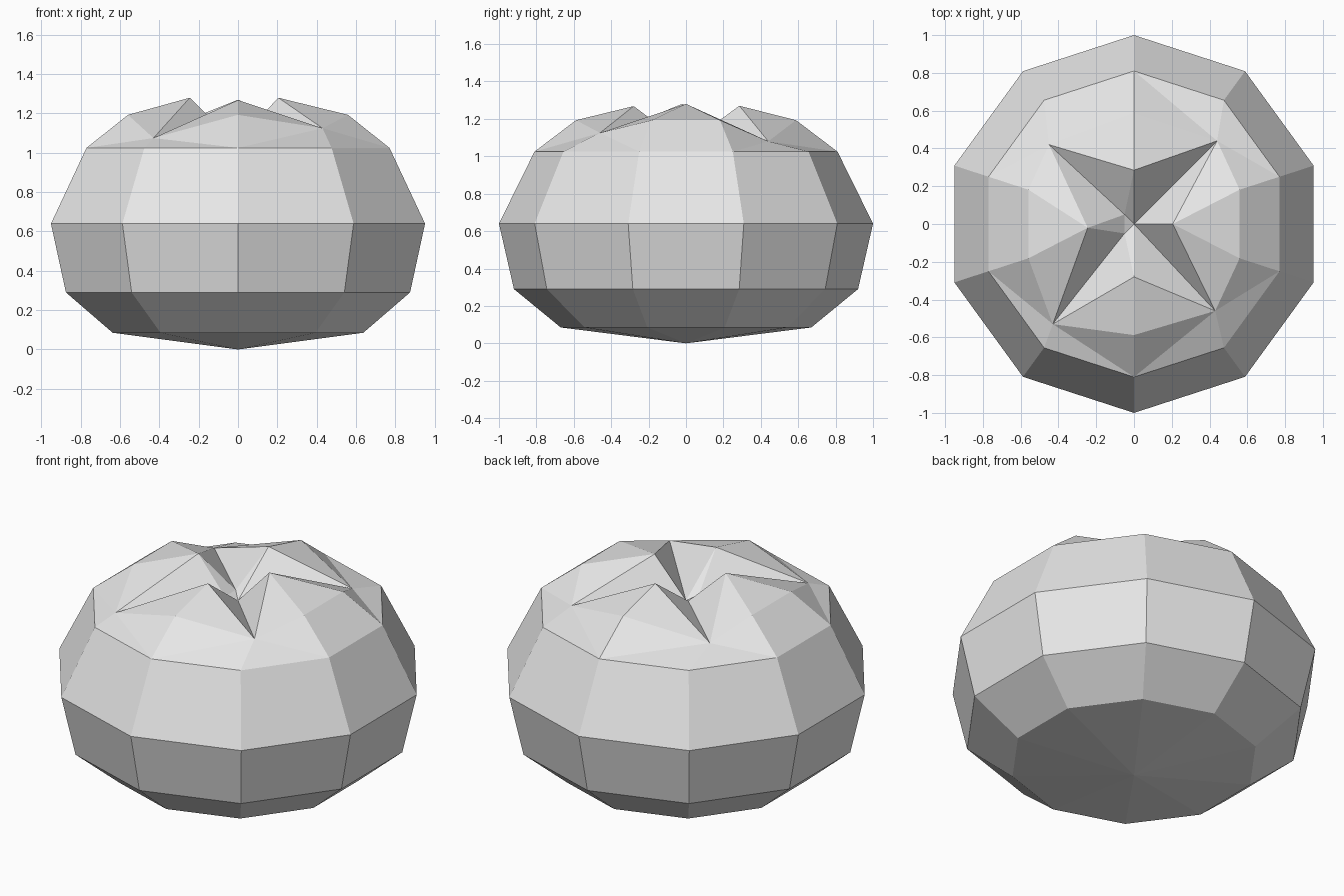
import bpy
import bmesh
from math import sin, cos, radians

cube = bpy.data.objects.get("Cube")
if cube:
    bpy.data.objects.remove(cube, do_unlink=True)

SIDES = 10
mat = bpy.data.materials.new("plain_grey")
mat.use_nodes = True
grey = (0.8, 0.8, 0.8, 1)
mat.diffuse_color = grey
mat.node_tree.nodes["Principled BSDF"].inputs["Base Color"].default_value = grey

bm = bmesh.new()


def ring_point(r, z, i):
    a = radians(90 - 36 * i)  # clockwise from the back
    return bm.verts.new((r * cos(a), r * sin(a), z))


# Round body: ten-sided rings, closed to a point underneath
profile = [(0.67, 0.085), (0.92, 0.29), (1.0, 0.64), (0.81, 1.025)]
rings = [[ring_point(r, z, i) for i in range(SIDES)] for r, z in profile]
base = bm.verts.new((0, 0, 0))
for i in range(SIDES):
    j = (i + 1) % SIDES
    bm.faces.new((base, rings[0][i], rings[0][j]))
    for low, high in zip(rings, rings[1:]):
        bm.faces.new((low[i], high[i], high[j], low[j]))
rim = rings[-1]

# Cross cut: outer ends of the slits, wedge peaks, and the sunken middle
ends = [bm.verts.new(p) for p in
        ((0.44, 0.44, 1.08), (0.43, -0.46, 1.125), (-0.43, -0.53, 1.075), (-0.45, 0.42, 1.09))]
peaks = [bm.verts.new(p) for p in
         ((0, 0.285, 1.27), (0.205, 0, 1.28), (0, -0.28, 1.268), (-0.245, -0.02, 1.28))]
back, mid, front = [bm.verts.new(p) for p in
                    ((-0.05, 0.05, 1.09), (0, 0, 1.06), (-0.05, -0.05, 1.09))]
bm.faces.new((back, mid, front))

# Each wedge: rim corners, shoulder corners, peak, slit ends, inner corners
wedges = [([0], back, mid), ([2, 3], mid, mid), ([5], mid, front), ([7, 8], front, back)]
for k, (corners, start, stop) in enumerate(wedges):
    peak, before, after = peaks[k], ends[k - 1], ends[k]
    shoulder = [ring_point(0.588, 1.193, i) for i in corners]
    first, last = corners[0], corners[-1]
    # slopes down to the rim beside each slit end
    for i, s, end, step in ((first, shoulder[0], before, -1), (last, shoulder[-1], after, 1)):
        bm.faces.new((rim[i], s, end))
        bm.faces.new((rim[i], end, rim[(i + step) % SIDES]))
        bm.faces.new((s, peak, end))
    if len(corners) == 2:
        bm.faces.new((rim[first], shoulder[0], shoulder[1], rim[last]))
        bm.faces.new((shoulder[0], peak, shoulder[1]))
    # slit walls
    bm.faces.new((peak, before, start))
    bm.faces.new((peak, after, stop))
    if start is not stop:
        bm.faces.new((peak, start, stop))

bmesh.ops.recalc_face_normals(bm, faces=bm.faces)
mesh = bpy.data.meshes.new("cross_cut_bun")
bm.to_mesh(mesh)
bm.free()
mesh.materials.append(mat)
bun = bpy.data.objects.new("cross_cut_bun", mesh)
bpy.context.collection.objects.link(bun)
